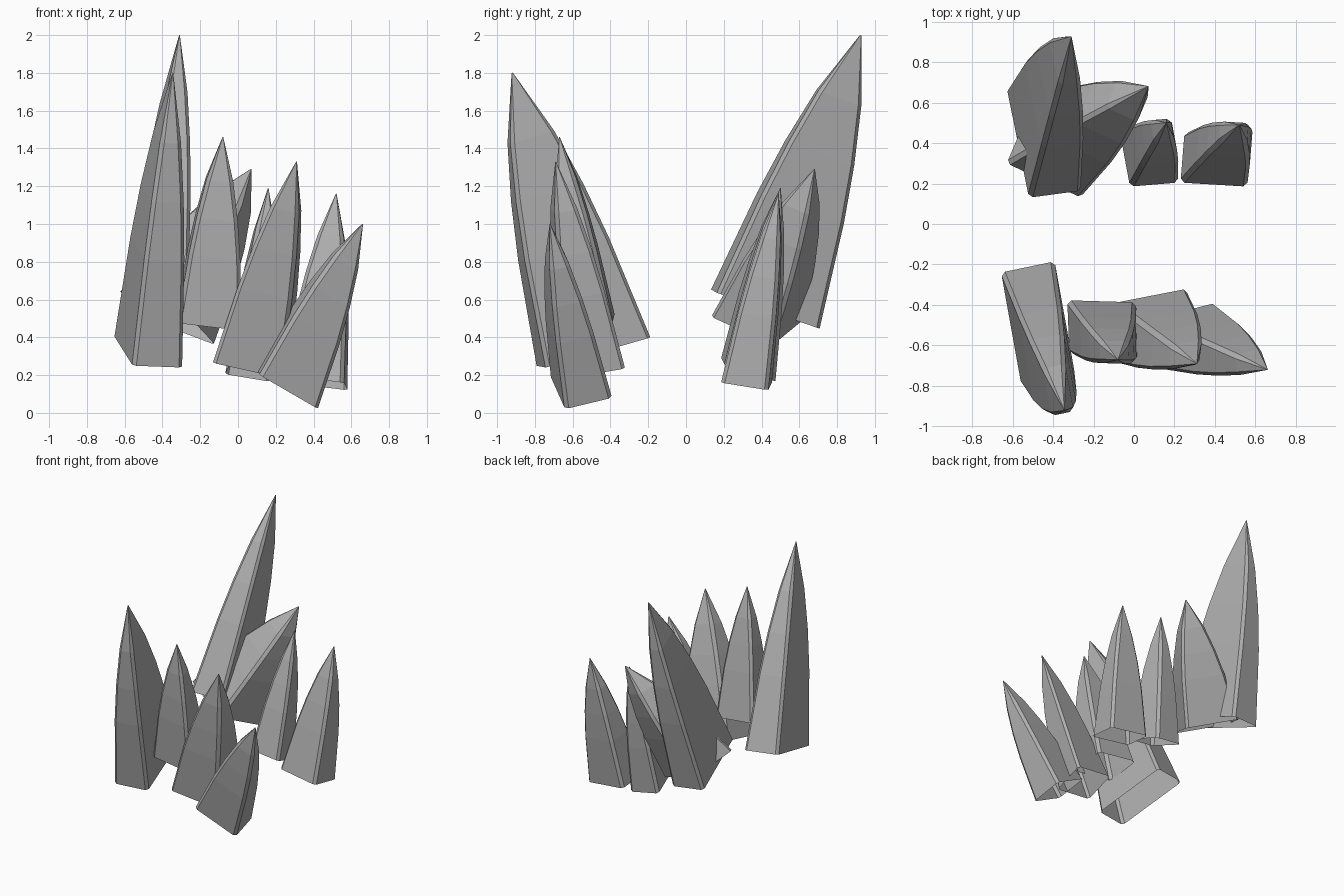
import bpy
import bmesh
from mathutils import Vector

cube = bpy.data.objects.get("Cube")
if cube:
    bpy.data.objects.remove(cube, do_unlink=True)

# One plain stone colour
stone = bpy.data.materials.new("grey_stone")
stone.use_nodes = True
GREY = (0.43, 0.43, 0.43, 1.0)
stone.diffuse_color = GREY
stone.node_tree.nodes["Principled BSDF"].inputs["Base Color"].default_value = GREY

# Bulging taper shared by every spike: (position along axis, size)
TAPER = [(0, 1), (0.37, 0.8), (0.57, 0.64), (0.77, 0.42), (1, 0.012)]
BEVEL = 0.02


def section(width, depth, size):
    """Rectangle with cut corners, as offsets from the spike's axis."""
    u, v = width.normalized(), depth.normalized()
    a, b = width.length / 2 * size, depth.length / 2 * size
    cut = min(BEVEL, 0.4 * min(a, b))
    outline = []
    for su, sv in ((1, 1), (-1, 1), (-1, -1), (1, -1)):
        pair = [(su * a, sv * (b - cut)), (su * (a - cut), sv * b)]
        outline += pair if su == sv else pair[::-1]
    return [u * x + v * y for x, y in outline]


def spike(name, base, tip, width, depth):
    """Open-bottomed faceted spike from a base centre to a tip."""
    base, tip, width, depth = (Vector(p) for p in (base, tip, width, depth))
    bm = bmesh.new()
    rings = [[bm.verts.new(base.lerp(tip, t) + o) for o in section(width, depth, s)]
             for t, s in TAPER]
    for low, high in zip(rings, rings[1:]):
        for i in range(len(low)):
            j = (i + 1) % len(low)
            bm.faces.new((low[i], low[j], high[j], high[i]))
    bm.faces.new(rings[-1])
    # Turn the skin outward from the axis
    bm.normal_update()
    first = bm.faces[:][0]
    if first.normal.dot(first.calc_center_median() - base.lerp(tip, 0.18)) < 0:
        bmesh.ops.reverse_faces(bm, faces=bm.faces[:])
    mesh = bpy.data.meshes.new(name)
    bm.to_mesh(mesh)
    bm.free()
    mesh.materials.append(stone)
    bpy.context.collection.objects.link(bpy.data.objects.new(name, mesh))


# Front row, tallest first
spike("front_tall_spike", (-0.475, -0.49, 0.325), (-0.345, -0.92, 1.8),
      (0.265, 0.055, -0.01), (0.1, -0.555, -0.16))
spike("front_inner_spike", (-0.155, -0.515, 0.48), (-0.08, -0.67, 1.46),
      (0.34, -0.01, -0.04), (0.01, -0.265, -0.05))
spike("front_middle_spike", (0.065, -0.5, 0.25), (0.31, -0.69, 1.33),
      (0.36, 0.07, -0.08), (-0.04, -0.29, -0.05))
spike("front_outer_spike", (0.26, -0.555, 0.14), (0.66, -0.72, 1.0),
      (0.31, 0.08, -0.18), (0.02, -0.25, -0.06))

# Back row, tallest first
spike("back_tall_spike", (-0.445, 0.42, 0.55), (-0.31, 0.925, 2.0),
      (0.26, 0.035, -0.02), (-0.11, 0.545, -0.19))
spike("back_inner_spike", (-0.375, 0.38, 0.505), (0.07, 0.68, 1.29),
      (0.37, -0.17, -0.14), (0.14, 0.33, -0.15))
spike("back_middle_spike", (0.075, 0.33, 0.23), (0.16, 0.5, 1.19),
      (0.24, 0.02, -0.04), (-0.05, 0.27, -0.09))
spike("back_outer_spike", (0.405, 0.32, 0.16), (0.52, 0.49, 1.16),
      (0.33, -0.02, -0.04), (0.02, 0.25, -0.04))
